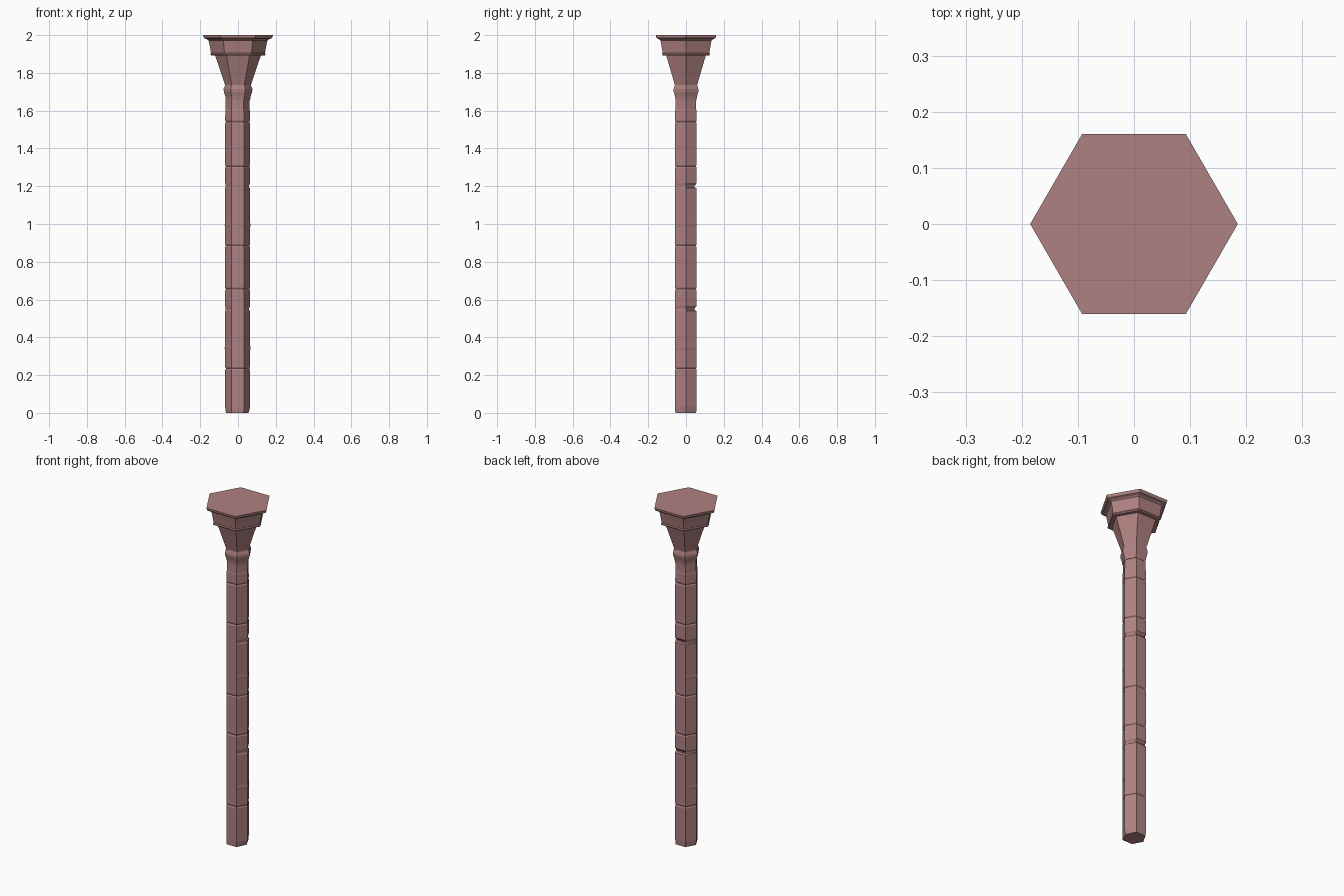
import bpy, bmesh, math

cube = bpy.data.objects.get("Cube")
if cube:
    bpy.data.objects.remove(cube, do_unlink=True)

# Single stone colour
stone = bpy.data.materials.new("dusty rose stone")
stone.use_nodes = True
COLOUR = (0.43, 0.22, 0.22, 1.0)
stone.diffuse_color = COLOUR
bsdf = stone.node_tree.nodes["Principled BSDF"]
bsdf.inputs["Base Color"].default_value = COLOUR
bsdf.inputs["Roughness"].default_value = 0.8


def hex_stack(name, rings, centre=(0.0, 0.0)):
    """Skin hexagonal rings, each (z, radius) or (z, six radii)."""
    bm = bmesh.new()
    loops = []
    for z, r in rings:
        radii = r if isinstance(r, (list, tuple)) else [r] * 6
        loops.append([bm.verts.new((centre[0] + radii[i] * math.cos(math.radians(60 * i)),
                                    centre[1] + radii[i] * math.sin(math.radians(60 * i)), z))
                      for i in range(6)])
    for low, high in zip(loops, loops[1:]):
        for i in range(6):
            j = (i + 1) % 6
            bm.faces.new((low[i], low[j], high[j], high[i]))
    bm.faces.new(loops[0][::-1])
    bm.faces.new(loops[-1])
    bmesh.ops.recalc_face_normals(bm, faces=bm.faces)
    mesh = bpy.data.meshes.new(name)
    bm.to_mesh(mesh)
    bm.free()
    mesh.materials.append(stone)
    obj = bpy.data.objects.new(name, mesh)
    bpy.context.collection.objects.link(obj)
    return obj


R = 0.066


def joint(z):
    """Shallow groove between two stone blocks."""
    return [(z - 0.008, R), (z, R - 0.004), (z + 0.008, R)]


def crack(z):
    """Wedge-shaped chip that runs round the back and fades out at the front."""
    depth = [0.006, 0.013, 0.012, 0.003, 0, 0]
    inner = [R - d for d in depth]
    return [(z - 0.012, R), (z - 0.008, inner), (z + 0.001, inner), (z + 0.014, R)]


def worn_band(z):
    """Slight swelling on the two side corners."""
    bump = [R + 0.003, R, R, R + 0.003, R, R]
    return [(z - 0.012, R), (z, bump), (z + 0.012, R)]


# Shaft: the same run of joints and chips repeats up the column
rings = [(0.0, [0.058, 0.063, 0.063, 0.062, 0.064, 0.064]), (0.03, R)]
for base in (0.0, 0.65):
    rings += joint(base + 0.235)
    rings += worn_band(base + 0.345)
    rings += crack(base + 0.552)
    rings += joint(base + 0.655)
rings += joint(1.54)
rings += [(1.60, R - 0.001), (1.61, R - 0.003), (1.66, R - 0.003)]
hex_stack("column_shaft", rings, (-0.002, -0.001))

# Moulded collar under the capital
hex_stack("neck_collar", [(1.655, 0.064), (1.675, 0.067), (1.70, 0.075),
                          (1.715, 0.076), (1.737, 0.068)])

# Flared capital
hex_stack("capital_flare", [(1.735, 0.068), (1.745, 0.071), (1.895, 0.122)])

# Stepped slab on top with a coved lip
hex_stack("capital_slab", [(1.893, 0.143), (1.899, 0.147), (1.905, 0.143),
                           (1.94, 0.149), (1.972, 0.156), (1.978, 0.164),
                           (1.983, 0.178), (1.99, 0.183), (2.0, 0.185)])
